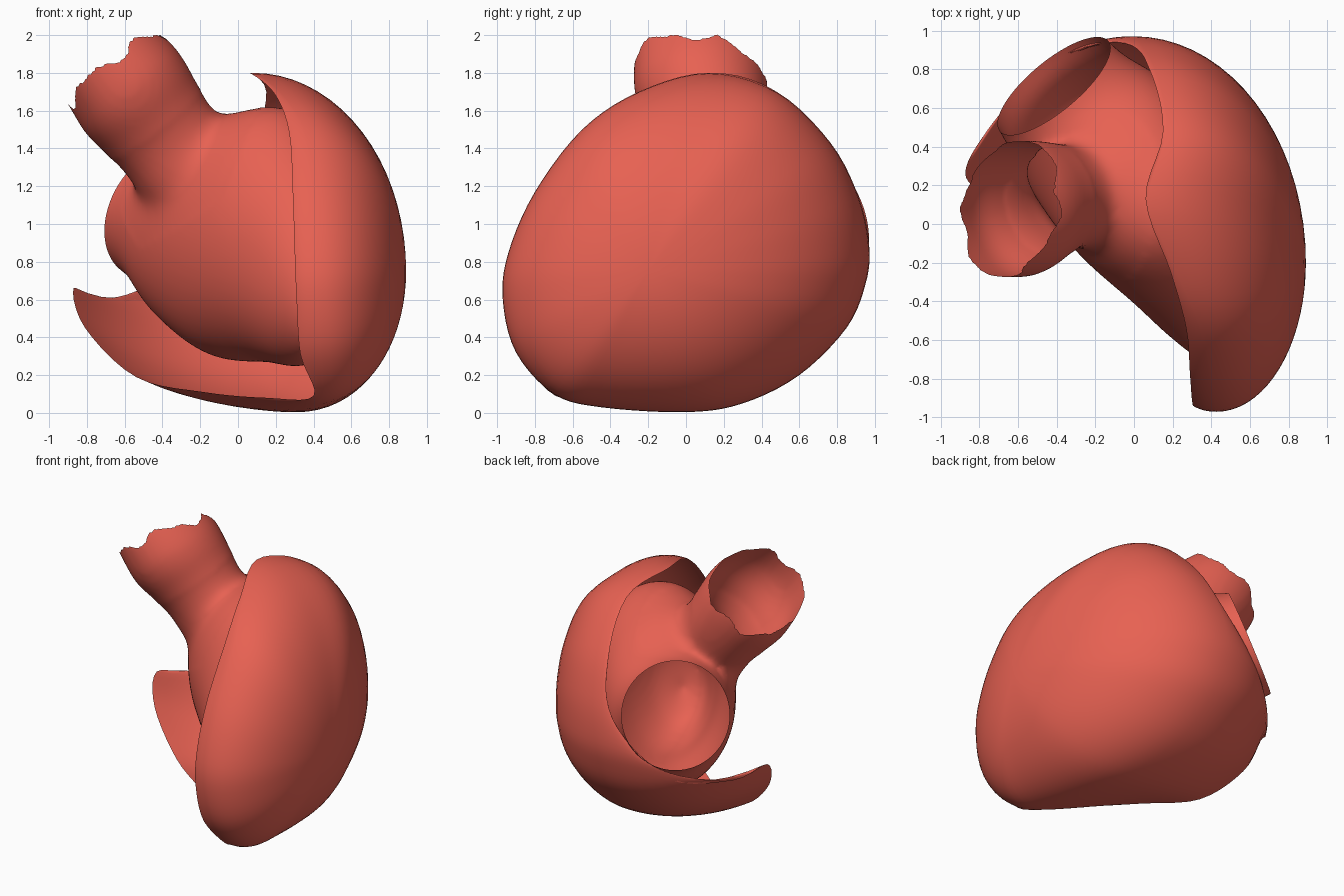
import bpy, bmesh, math
from mathutils import Vector as V

if "Cube" in bpy.data.objects:
    bpy.data.objects.remove(bpy.data.objects["Cube"])

mat = bpy.data.materials.new("muscle_red")
mat.diffuse_color = (0.80, 0.12, 0.085, 1)
mat.use_nodes = True
mat.node_tree.nodes["Principled BSDF"].inputs["Base Color"].default_value = mat.diffuse_color


def catmull(pts, n, closed=False):
    """Smooth samples through tuples of any length."""
    m, out = len(pts), []
    get = (lambda i: pts[i % m]) if closed else (lambda i: pts[min(max(i, 0), m - 1)])
    for i in range(m if closed else m - 1):
        p = [get(i + k) for k in (-1, 0, 1, 2)]
        for j in range(n):
            t = j / n
            out.append(tuple(0.5 * (2 * b + (c - a) * t + (2 * a - 5 * b + 4 * c - d) * t * t
                             + (3 * b - a - 3 * c + d) * t ** 3) for a, b, c, d in zip(*p)))
    return out if closed else out + [tuple(pts[-1])]


def skin(bm, rings, start_cap=None, end_cap=None):
    """Skin closed rings, closing either end with a point if one is given."""
    vs = [[bm.verts.new(p) for p in r] for r in rings]
    n = len(rings[0])
    new = []
    for r0, r1 in zip(vs, vs[1:]):
        for i in range(n):
            new.append(bm.faces.new((r0[i], r0[(i + 1) % n], r1[(i + 1) % n], r1[i])))
    for ring, cap in ((vs[0], start_cap), (vs[-1], end_cap)):
        if cap is not None:
            c = bm.verts.new(cap)
            for i in range(n):
                new.append(bm.faces.new((ring[i], ring[(i + 1) % n], c)))
    bmesh.ops.recalc_face_normals(bm, faces=new)


def soften(bm, verts, times):
    for _ in range(times):
        bmesh.ops.smooth_vert(bm, verts=verts, factor=0.5, use_axis_x=True, use_axis_y=True, use_axis_z=True)


def add_object(name, bm):
    me = bpy.data.meshes.new(name)
    bm.to_mesh(me)
    bm.free()
    me.materials.append(mat)
    for p in me.polygons:
        p.use_smooth = True
    ob = bpy.data.objects.new(name, me)
    bpy.context.collection.objects.link(ob)
    return ob


# Outer wall: widest outline (x, y, z) and the open rim (x, y, z) for each direction
pole = V((0.89, -0.2, 0.75))
wall = [
    (0.08, 0.12, 1.80, 0.06, 0.13, 1.80), (0.22, -0.25, 1.70, 0.19, -0.25, 1.695),
    (0.35, -0.55, 1.50, 0.27, -0.54, 1.49), (0.40, -0.80, 1.17, 0.29, -0.78, 1.16),
    (0.42, -0.94, 0.85, 0.30, -0.91, 0.85), (0.43, -0.97, 0.60, 0.31, -0.94, 0.60),
    (0.45, -0.90, 0.32, 0.33, -0.87, 0.31), (0.45, -0.70, 0.10, 0.40, -0.69, 0.09),
    (0.38, -0.45, 0.03, 0.15, -0.42, 0.08), (0.30, 0.0, 0.004, -0.18, -0.15, 0.11),
    (0.20, 0.30, 0.05, -0.54, 0.05, 0.19), (0.08, 0.60, 0.20, -0.81, 0.18, 0.45),
    (0.02, 0.85, 0.45, -0.87, 0.29, 0.66), (0.0, 0.95, 0.68, -0.74, 0.50, 0.585),
    (0.0, 0.97, 0.88, -0.42, 0.82, 0.63), (0.05, 0.915, 1.14, -0.06, 0.95, 0.95),
    (0.12, 0.765, 1.43, 0.08, 0.80, 1.37), (0.17, 0.48, 1.70, 0.15, 0.48, 1.70)]
outline = catmull(wall, 5, True)
rings = []
for k in range(18, 0, -1):
    a = math.radians(5 * k)
    rings.append([(pole.x + (1 - math.cos(a)) * (o[0] - pole.x),
                   pole.y + math.sin(a) * (o[1] - pole.y),
                   pole.z + math.sin(a) * (o[2] - pole.z)) for o in outline])
for k in range(1, 13):
    t, ring = k / 12, []
    for o in outline:
        m, r = V(o[:3]), V(o[3:])
        c = V((m.x + 0.6 * (r.x - m.x), m.y, m.z))
        ring.append(m * (1 - t) ** 2 + c * 2 * t * (1 - t) + r * t * t)
    rings.insert(0, ring)
bm = bmesh.new()
skin(bm, rings, end_cap=pole)
add_object("outer_wall", bm)

# Inner chamber: centre, half width, half height of parallel slices, valve opening to tip
side, up, out = V((0.77, 0.64, 0)), V((0.225, -0.27, 0.936)), V((-0.6, 0.72, 0.35))
valve = V((-0.415, 0.715, 1.06))
slices = [(-0.475, 0.787, 1.095, 0.36, 0.36), (-0.415, 0.715, 1.06, 0.365, 0.37),
          (-0.33, 0.61, 1.04, 0.39, 0.42),
          (-0.17, 0.44, 1.02, 0.45, 0.59), (0.08, 0.17, 0.95, 0.49, 0.70),
          (0.31, -0.13, 0.80, 0.42, 0.57), (0.42, -0.38, 0.65, 0.31, 0.43),
          (0.47, -0.57, 0.55, 0.18, 0.25), (0.48, -0.65, 0.51, 0.03, 0.04)]
N = 56
angles = [2 * math.pi * i / N for i in range(N)]
bm = bmesh.new()
skin(bm, [[V(s[:3]) + side * s[3] * math.cos(a) + up * s[4] * math.sin(a) for a in angles]
          for s in catmull(slices, 6)], slices[0][:3], (0.485, -0.66, 0.505))

# Outflow vessel: neck, bulge and mouth, overlapping the chamber
root, mouth = V((-0.20, 0.16, 1.25)), V((-0.62, 0.07, 1.79))
axis = (mouth - root).normalized()
e1 = (V((0, 1, 0)) - axis * axis.y).normalized()
e2 = axis.cross(e1)
tube = [(-0.12, 0.18, 1.14, 0.26, 0.28), (-0.27, 0.15, 1.32, 0.27, 0.30),
        (-0.36, 0.14, 1.43, 0.275, 0.29), (-0.46, 0.12, 1.56, 0.31, 0.305),
        (-0.55, 0.09, 1.68, 0.345, 0.325), (-0.63, 0.07, 1.79, 0.35, 0.315),
        (-0.81, 0.04, 2.01, 0.31, 0.27)]
skin(bm, [[V(s[:3]) + e1 * s[3] * math.cos(a) + e2 * s[4] * math.sin(a) for a in angles]
          for s in catmull(tube, 5)], tube[0][:3], tube[-1][:3])
source = add_object("chamber_solid", bm)

# Fuse both into one skin, then soften the joint
rem = source.modifiers.new("fuse", 'REMESH')
rem.mode = 'VOXEL'
rem.voxel_size = 0.022
bm = bmesh.new()
bm.from_object(source, bpy.context.evaluated_depsgraph_get())
bpy.data.objects.remove(source)


def near_joint(v):
    d = (v.co - root).dot(axis)
    r = (v.co - root - axis * d).length
    return -0.1 < d < 0.36 and r < 0.48 and (v.co - valve).dot(out) < -0.12


soften(bm, bm.verts, 5)
soften(bm, [v for v in bm.verts if near_joint(v)], 30)


# Cut the valve opening flat
def by_valve(f):
    return (f.calc_center_median() - valve).length < 0.47


low = [f for f in bm.faces if by_valve(f)]
geom = low + list({e for f in low for e in f.edges}) + list({v for f in low for v in f.verts})
bmesh.ops.bisect_plane(bm, geom=geom, plane_co=valve, plane_no=out)


# Cut the vessel mouth along a slanted, ragged edge
def beyond(p):
    d = p - mouth
    x, y = d.dot(e1), d.dot(e2)
    a = math.atan2(y, x)
    rag = 0.025 * math.sin(5 * a + 1) + 0.015 * math.sin(9 * a)
    return p.z > 1.5 and d.dot(axis) > 0.03 - 0.36 * x + rag


dead = [f for f in bm.faces if beyond(f.calc_center_median())
        or (by_valve(f) and (f.calc_center_median() - valve).dot(out) > 1e-4)]
bmesh.ops.delete(bm, geom=dead, context='FACES')
soften(bm, [v for v in bm.verts if v.is_boundary and v.co.z > 1.5], 3)
add_object("inner_chamber_and_outflow", bm)
